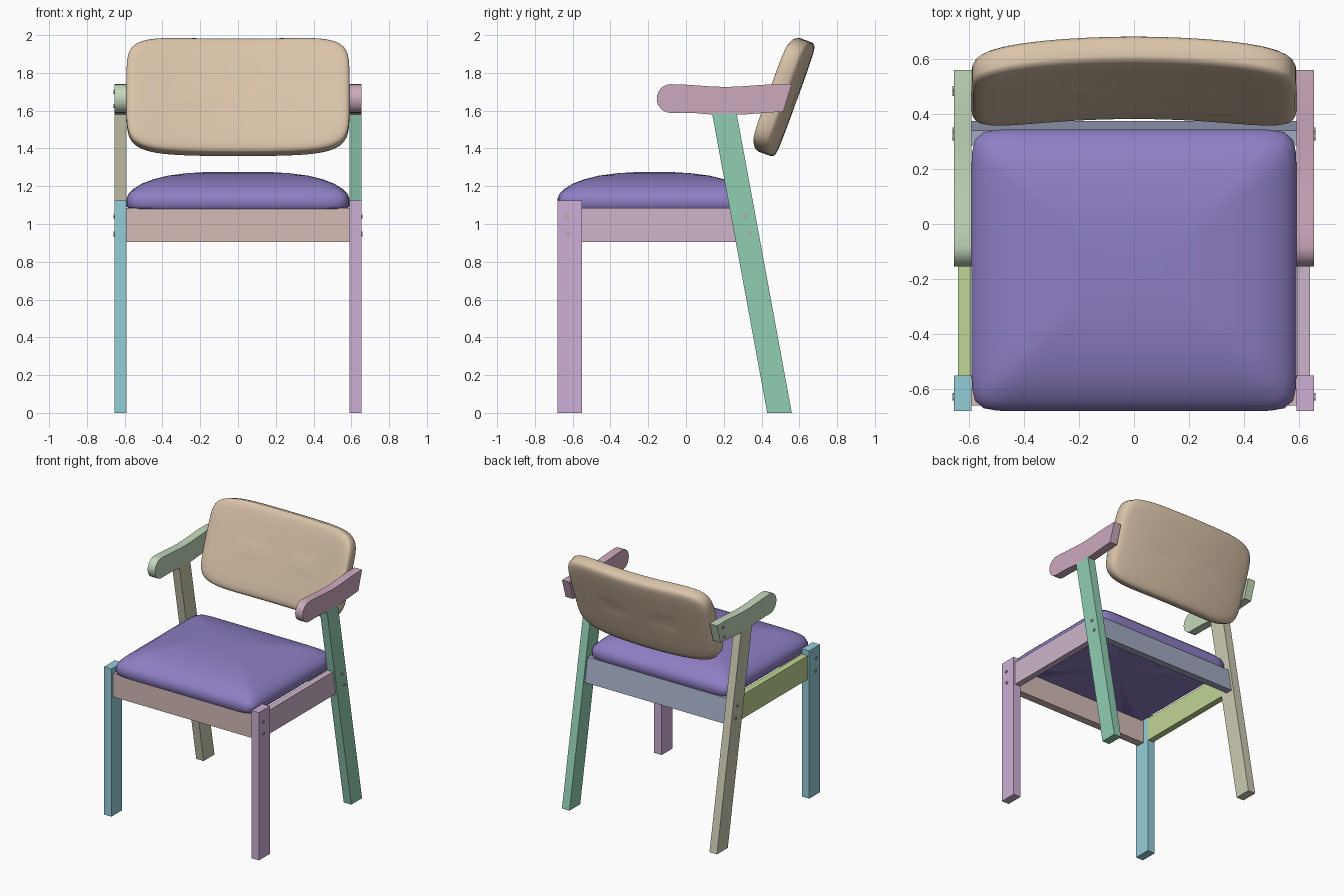
import bpy, bmesh, math
from mathutils import Matrix, Vector

if "Cube" in bpy.data.objects:
    bpy.data.objects.remove(bpy.data.objects["Cube"])


def finish(name, bm, color, smooth=None):
    bmesh.ops.recalc_face_normals(bm, faces=bm.faces)
    me = bpy.data.meshes.new(name)
    bm.to_mesh(me)
    bm.free()
    ob = bpy.data.objects.new(name, me)
    bpy.context.collection.objects.link(ob)
    mat = bpy.data.materials.new(name)
    mat.diffuse_color = (*color, 1)
    mat.use_nodes = True
    mat.node_tree.nodes["Principled BSDF"].inputs["Base Color"].default_value = mat.diffuse_color
    me.materials.append(mat)
    if smooth:
        bpy.ops.object.select_all(action='DESELECT')
        ob.select_set(True)
        bpy.context.view_layer.objects.active = ob
        bpy.ops.object.shade_smooth_by_angle(angle=math.radians(smooth))
    return ob


def slab(name, profile, x0, x1, color, smooth=None):
    """Extrude a (y, z) profile from x0 to x1."""
    bm = bmesh.new()
    a = [bm.verts.new((x0, y, z)) for y, z in profile]
    b = [bm.verts.new((x1, y, z)) for y, z in profile]
    bm.faces.new(a)
    bm.faces.new(b)
    n = len(a)
    for i in range(n):
        bm.faces.new((a[i], a[(i + 1) % n], b[(i + 1) % n], b[i]))
    return finish(name, bm, color, smooth)


def cushion(name, hx, hy, power, rings, place, color):
    """Loft superellipse rings of (inset, height) and cap both ends."""
    bm = bmesh.new()
    n, loops = 112, []
    for inset, h in rings:
        loop = []
        for i in range(n):
            t = 2 * math.pi * (i + 0.5) / n
            c, s = math.cos(t), math.sin(t)
            r = (abs(c) ** power + abs(s) ** power) ** (-1 / power)
            loop.append(bm.verts.new(place((hx - inset) * r * c, (hy - inset) * r * s, h)))
        loops.append(loop)
    for a, b in zip(loops, loops[1:]):
        for i in range(n):
            bm.faces.new((a[i], a[(i + 1) % n], b[(i + 1) % n], b[i]))
    for loop, h in ((loops[0], rings[0][1]), (loops[-1], rings[-1][1])):
        mid = bm.verts.new(place(0, 0, h))
        for i in range(n):
            bm.faces.new((loop[i], loop[(i + 1) % n], mid))
    return finish(name, bm, color, 50)


def leg_y(z, base):
    """Y of a line parallel to the raked rear legs."""
    return base - 0.184 * z


# Seat cushion: flat below, domed on top
cushion("seat", 0.59, 0.512, 16,
        [(0.012, 1.08), (0.0, 1.095), (0.0, 1.135), (0.01, 1.16), (0.035, 1.185), (0.08, 1.213),
         (0.14, 1.236), (0.22, 1.256), (0.32, 1.269), (0.42, 1.275)],
        lambda x, y, h: (x, y - 0.168, h), (0.27, 0.21, 0.55))

# Backrest cushion: bent around the sitter and tilted back
tilt = Matrix.Rotation(math.radians(-20), 3, 'X')


def place_back(x, z, d):
    return Vector((0, 0.512, 1.677)) + tilt @ Vector((x, d + 0.02 - 0.05 * (x / 0.59) ** 2, z))


half = [(0.0, 0.03), (0.006, 0.041), (0.02, 0.05), (0.05, 0.055), (0.12, 0.057), (0.2, 0.058), (0.27, 0.058)]
cushion("backrest", 0.59, 0.32, 6,
        [(i, -d) for i, d in reversed(half)] + half, place_back, (0.70, 0.55, 0.40))

# Cross rails under the seat
slab("front_rail", [(-0.66, 0.905), (-0.60, 0.905), (-0.60, 1.085), (-0.66, 1.085)],
     -0.59, 0.59, (0.66, 0.50, 0.47))
slab("rear_rail", [(leg_y(z, b), z) for z, b in ((0.905, 0.485), (0.905, 0.54), (1.085, 0.54), (1.085, 0.485))],
     -0.59, 0.59, (0.36, 0.41, 0.55))

# Armrest outline: rounded nose, gently waved edges, slanted rear end
arm = [(0.515, 1.595), (0.56, 1.74)]
arm += [(0.5 - 0.58 * k / 12, 1.733 + 0.007 * math.cos(2 * math.pi * k / 12)) for k in range(13)]
arm += [(-0.08 - 0.075 * math.sin(math.pi * k / 12), 1.664 + 0.076 * math.cos(math.pi * k / 12)) for k in range(1, 13)]
arm += [(-0.02, 1.589), (0.05, 1.587), (0.13, 1.58), (0.2, 1.577), (0.3, 1.579), (0.4, 1.587)]

colors = {
    "left": [(0.30, 0.61, 0.69), (0.60, 0.59, 0.44), (0.53, 0.67, 0.30), (0.55, 0.69, 0.50)],
    "right": [(0.61, 0.43, 0.67), (0.28, 0.61, 0.45), (0.61, 0.46, 0.59), (0.61, 0.40, 0.51)],
}
for side, s in (("left", -1), ("right", 1)):
    c = colors[side]
    slab(side + "_front_leg", [(-0.68, 0), (-0.55, 0), (-0.55, 1.125), (-0.68, 1.125)],
         s * 0.59, s * 0.653, c[0])
    slab(side + "_rear_leg", [(leg_y(z, b), z) for z, b in ((0, 0.43), (0, 0.56), (1.585, 0.56), (1.585, 0.43))],
         s * 0.59, s * 0.653, c[1])
    slab(side + "_side_rail", [(-0.55, 0.905), (leg_y(0.905, 0.43), 0.905), (leg_y(1.085, 0.43), 1.085), (-0.55, 1.085)],
         s * 0.592, s * 0.64, c[2])
    slab(side + "_armrest", arm, s * 0.59, s * 0.653, c[3], 30)

    # Screw heads on the outer faces
    spots = [(-0.63, 1.04), (-0.625, 0.945), (0.315, 1.04), (0.34, 0.95)]
    if s < 0:
        spots += [(0.49, 1.70), (0.475, 1.625)]
    bm = bmesh.new()
    for y, z in spots:
        m = Matrix.Translation((s * 0.65, y, z)) @ Matrix.Rotation(math.pi / 2, 4, 'Y')
        bmesh.ops.create_cone(bm, cap_ends=True, segments=12, radius1=0.011, radius2=0.011, depth=0.018, matrix=m)
    finish(side + "_screws", bm, (0.45, 0.40, 0.42), 30)
